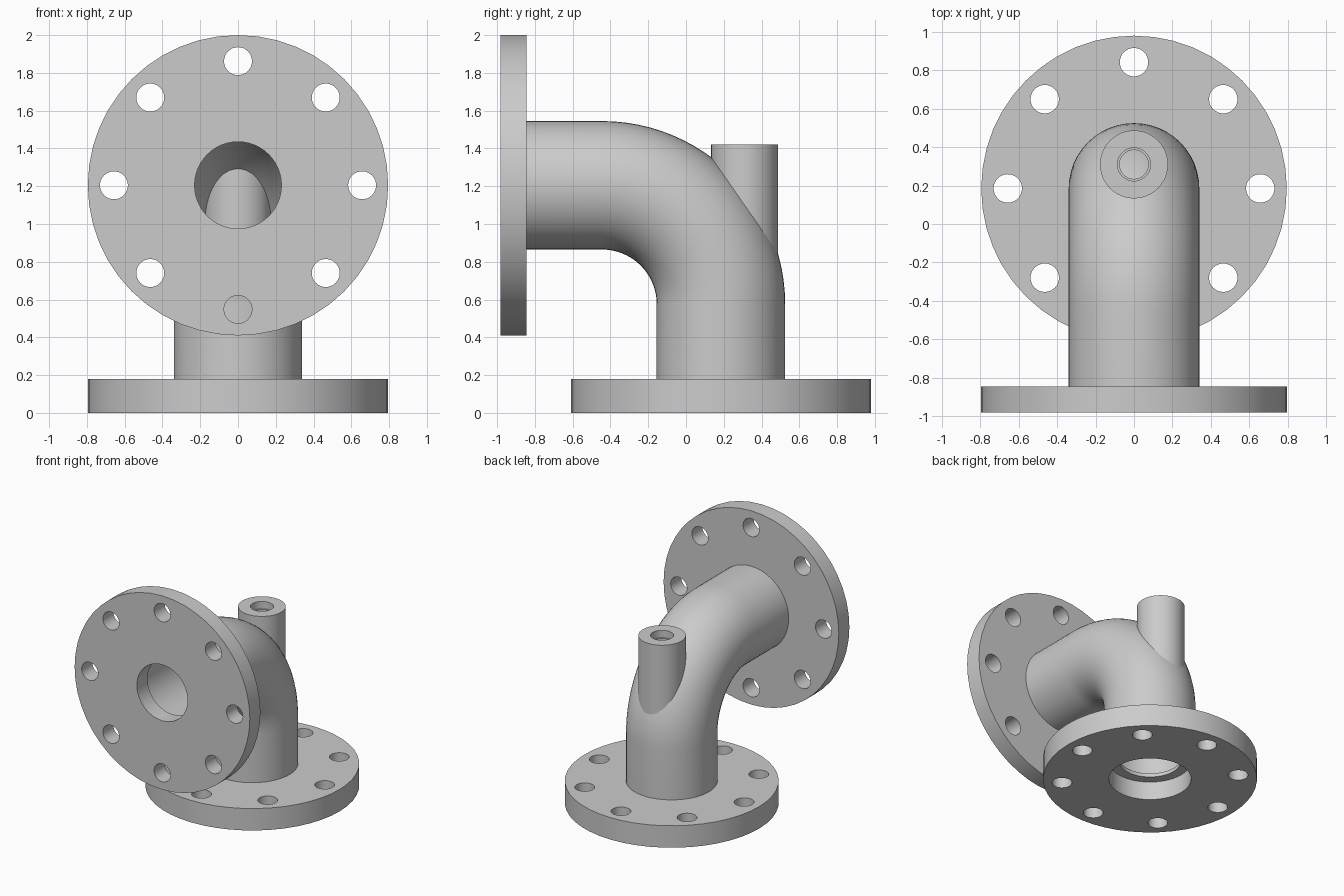
import bpy, bmesh
from math import sin, cos, pi, radians

if "Cube" in bpy.data.objects:
    bpy.data.objects.remove(bpy.data.objects["Cube"])

SEG = 48
AXIS_Y, AXIS_Z, BEND = 0.185, 1.205, 0.63


def finish(bm, name):
    bmesh.ops.recalc_face_normals(bm, faces=bm.faces)
    me = bpy.data.meshes.new(name)
    bm.to_mesh(me)
    bm.free()
    ob = bpy.data.objects.new(name, me)
    bpy.context.collection.objects.link(ob)
    return ob


def bridge_rings(bm, rings, closed):
    """Quads between consecutive vertex rings; closed joins last to first."""
    n = len(rings)
    for i in range(n if closed else n - 1):
        a, b = rings[i], rings[(i + 1) % n]
        for j in range(len(a)):
            k = (j + 1) % len(a)
            bm.faces.new((a[j], a[k], b[k], b[j]))


def lathe(name, profile):
    """Revolve a closed (radius, height) profile around z."""
    bm = bmesh.new()
    rings = [[bm.verts.new((r * cos(2 * pi * j / SEG), r * sin(2 * pi * j / SEG), h))
              for j in range(SEG)] for r, h in profile]
    bridge_rings(bm, rings, True)
    return finish(bm, name)


def smooth(ob):
    bpy.ops.object.select_all(action='DESELECT')
    ob.select_set(True)
    bpy.context.view_layer.objects.active = ob
    bpy.ops.object.shade_smooth_by_angle(angle=radians(30))


def drill_bolts(ob):
    """Cut eight bolt holes around the flange."""
    bm = bmesh.new()
    for i in range(8):
        a = i * pi / 4
        ret = bmesh.ops.create_cone(bm, cap_ends=True, segments=32, radius1=0.074,
                                    radius2=0.074, depth=1.0)
        bmesh.ops.translate(bm, verts=ret['verts'], vec=(0.657 * cos(a), 0.657 * sin(a), 0))
    cutter = finish(bm, "bolt_cutter")
    cutter.hide_render = True
    mod = ob.modifiers.new("bolts", 'BOOLEAN')
    mod.operation, mod.solver, mod.object = 'DIFFERENCE', 'EXACT', cutter
    bpy.context.view_layer.objects.active = ob
    bpy.ops.object.modifier_apply(modifier=mod.name)
    bpy.data.objects.remove(cutter)


# Base flange: recess underneath with a narrower lip at the top
base = lathe("base_flange", [(0.795, 0), (0.795, 0.18), (0.23, 0.18), (0.23, 0.15),
                             (0.306, 0.15), (0.306, 0)])
drill_bolts(base)
base.location = (0, AXIS_Y, 0)
smooth(base)

# Front flange, facing -y
front = lathe("front_flange", [(0.795, 0), (0.795, 0.137), (0.23, 0.137), (0.23, 0)])
drill_bolts(front)
front.rotation_euler = (pi / 2, 0, 0)
front.location = (0, -0.845, AXIS_Z)
smooth(front)

# Hollow elbow pipe: (y, z, bend angle) stations, swept outward then back inside
cy, cz = AXIS_Y - BEND, AXIS_Z - BEND
path = [(AXIS_Y, 0.17, 0)]
path += [(cy + BEND * cos(t), cz + BEND * sin(t), t)
         for t in (i * pi / 48 for i in range(25))]
path += [(-0.855, AXIS_Z, pi / 2)]
bm = bmesh.new()


def pipe_rings(radius, stations):
    return [[bm.verts.new((radius * sin(2 * pi * j / SEG),
                           y + radius * cos(2 * pi * j / SEG) * cos(t),
                           z + radius * cos(2 * pi * j / SEG) * sin(t)))
             for j in range(SEG)] for y, z, t in stations]


bridge_rings(bm, pipe_rings(0.34, path) + pipe_rings(0.292, path[::-1]), True)
smooth(finish(bm, "elbow_pipe"))

# Upright boss on the bend, with a stepped bore
boss = lathe("boss", [(0.177, 0.82), (0.177, 1.42), (0.086, 1.42), (0.086, 1.36),
                      (0.075, 1.36), (0.075, 0.82)])
boss.location = (0, 0.31, 0)
smooth(boss)
